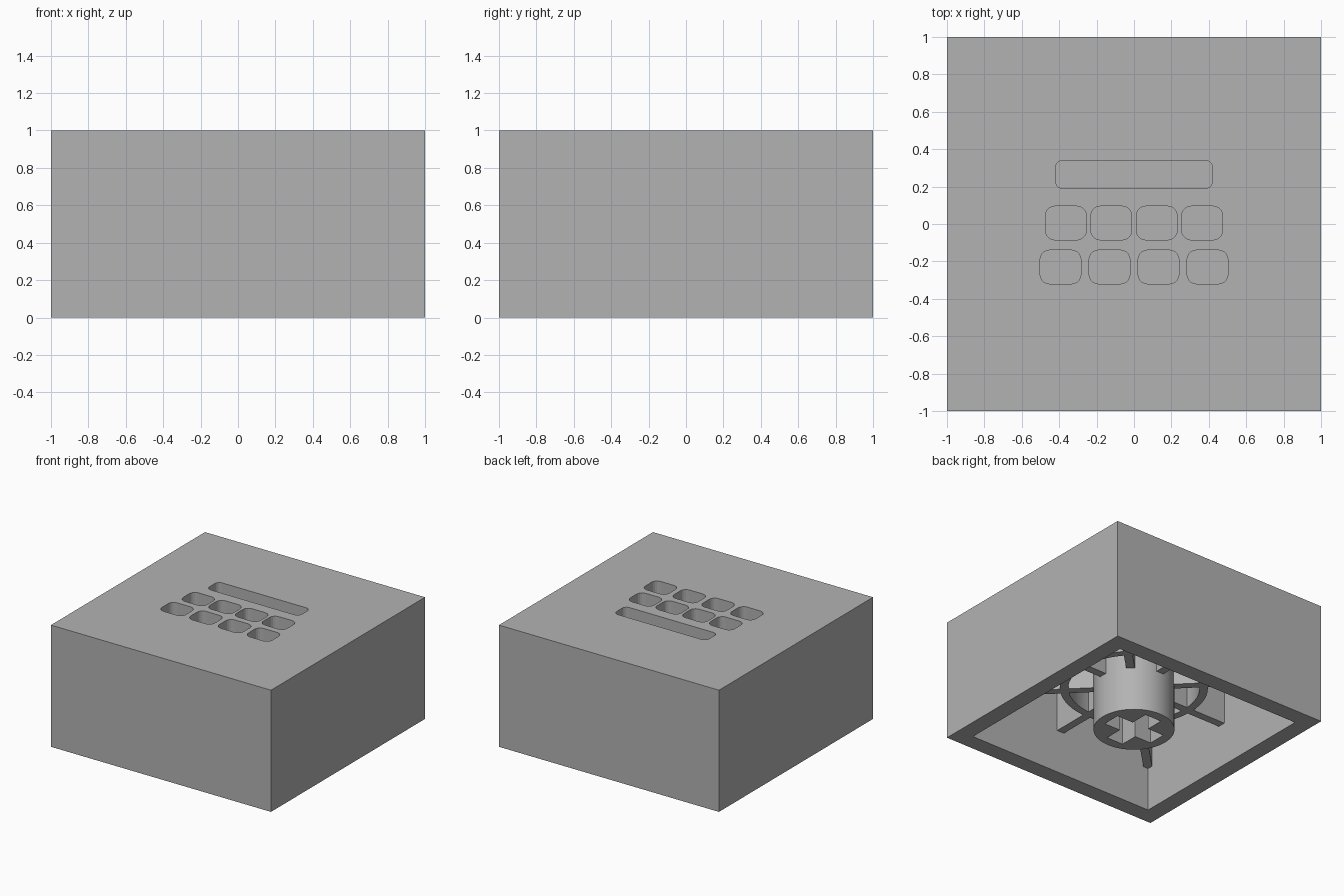
import bpy, bmesh, math
from mathutils import Matrix

cube = bpy.data.objects.get("Cube")
if cube:
    bpy.data.objects.remove(cube, do_unlink=True)

grey = bpy.data.materials.new("light_grey_plastic")
grey.use_nodes = True
grey.diffuse_color = (0.45, 0.45, 0.45, 1)
grey.node_tree.nodes["Principled BSDF"].inputs["Base Color"].default_value = grey.diffuse_color

INNER = 0.861      # half width of the cavity
CEILING = 0.80
EMBED = CEILING + 0.02
RIB_Z = 0.36


def prisms(name, outlines, z0, z1):
    """One object made of vertical prisms, one for each outline."""
    bm = bmesh.new()
    for pts in outlines:
        face = bm.faces.new([bm.verts.new((x, y, z0)) for x, y in pts])
        out = bmesh.ops.extrude_face_region(bm, geom=[face])
        for v in out["geom"]:
            if isinstance(v, bmesh.types.BMVert):
                v.co.z = z1
    bmesh.ops.recalc_face_normals(bm, faces=bm.faces)
    mesh = bpy.data.meshes.new(name)
    bm.to_mesh(mesh)
    bm.free()
    mesh.materials.append(grey)
    ob = bpy.data.objects.new(name, mesh)
    bpy.context.collection.objects.link(ob)
    return ob


def rect(x0, x1, y0, y1):
    return [(x0, y0), (x1, y0), (x1, y1), (x0, y1)]


def rounded(x0, x1, y0, y1, r=0.05, steps=5):
    corners = [(x1 - r, y1 - r), (x0 + r, y1 - r), (x0 + r, y0 + r), (x1 - r, y0 + r)]
    return [(cx + r * math.cos(a), cy + r * math.sin(a))
            for k, (cx, cy) in enumerate(corners)
            for a in [(k + i / steps) * math.pi / 2 for i in range(steps + 1)]]


def circle(r, n=64):
    return [(r * math.cos(2 * math.pi * i / n), r * math.sin(2 * math.pi * i / n))
            for i in range(n)]


def cut(ob, cutter):
    mod = ob.modifiers.new("cut", 'BOOLEAN')
    mod.operation, mod.solver, mod.object = 'DIFFERENCE', 'EXACT', cutter
    bpy.context.view_layer.update()
    deps = bpy.context.evaluated_depsgraph_get()
    mesh = bpy.data.meshes.new_from_object(ob.evaluated_get(deps))
    ob.modifiers.clear()
    ob.data = mesh
    bpy.data.objects.remove(cutter, do_unlink=True)


def smooth(ob):
    bpy.ops.object.select_all(action='DESELECT')
    ob.select_set(True)
    bpy.context.view_layer.objects.active = ob
    bpy.ops.object.shade_smooth_by_angle(angle=math.radians(30))


# Hollow cap, open at the bottom
cap = prisms("cap_shell", [rect(-1, 1, -1, 1)], 0, 1)
cut(cap, prisms("cavity", [rect(-INNER, INNER, -INNER, INNER)], -0.2, CEILING))

# Recessed symbol: a long bar and two rows of four rounded pockets
pockets = [rounded(-0.42, 0.42, 0.19, 0.34, 0.04)]
for pitch, y in ((0.243, 0.005), (0.262, -0.23)):
    for i in range(4):
        x = (i - 1.5) * pitch
        pockets.append(rounded(x - 0.109, x + 0.109, y - 0.09, y + 0.09))
cut(cap, prisms("pockets", pockets, 0.85, 1.2))

# Central stem with a cross-shaped socket
stem = prisms("stem", [circle(0.305)], 0, EMBED)
a, b = 0.075, 0.225
cross = []
for k in range(4):
    c, s = round(math.cos(k * math.pi / 2)), round(math.sin(k * math.pi / 2))
    cross += [(c * x - s * y, s * x + c * y) for x, y in ((b, -a), (b, a), (a, a))]
cut(stem, prisms("socket", [cross], -0.2, 0.5))
smooth(stem)

# Stiffening ring under the ceiling
ring = prisms("support_ring", [circle(0.557)], RIB_Z, EMBED)
cut(ring, prisms("ring_hole", [circle(0.495)], 0, 1.2))
smooth(ring)

# Eight ribs running from the stem to the walls and corners
for k in range(8):
    reach = (INNER + 0.02) * (math.sqrt(2) if k % 2 else 1)
    rib = prisms("rib_%d" % (k + 1), [rect(0.27, reach, -0.033, 0.033)], RIB_Z, EMBED)
    rib.data.transform(Matrix.Rotation(k * math.pi / 4, 4, 'Z'))
